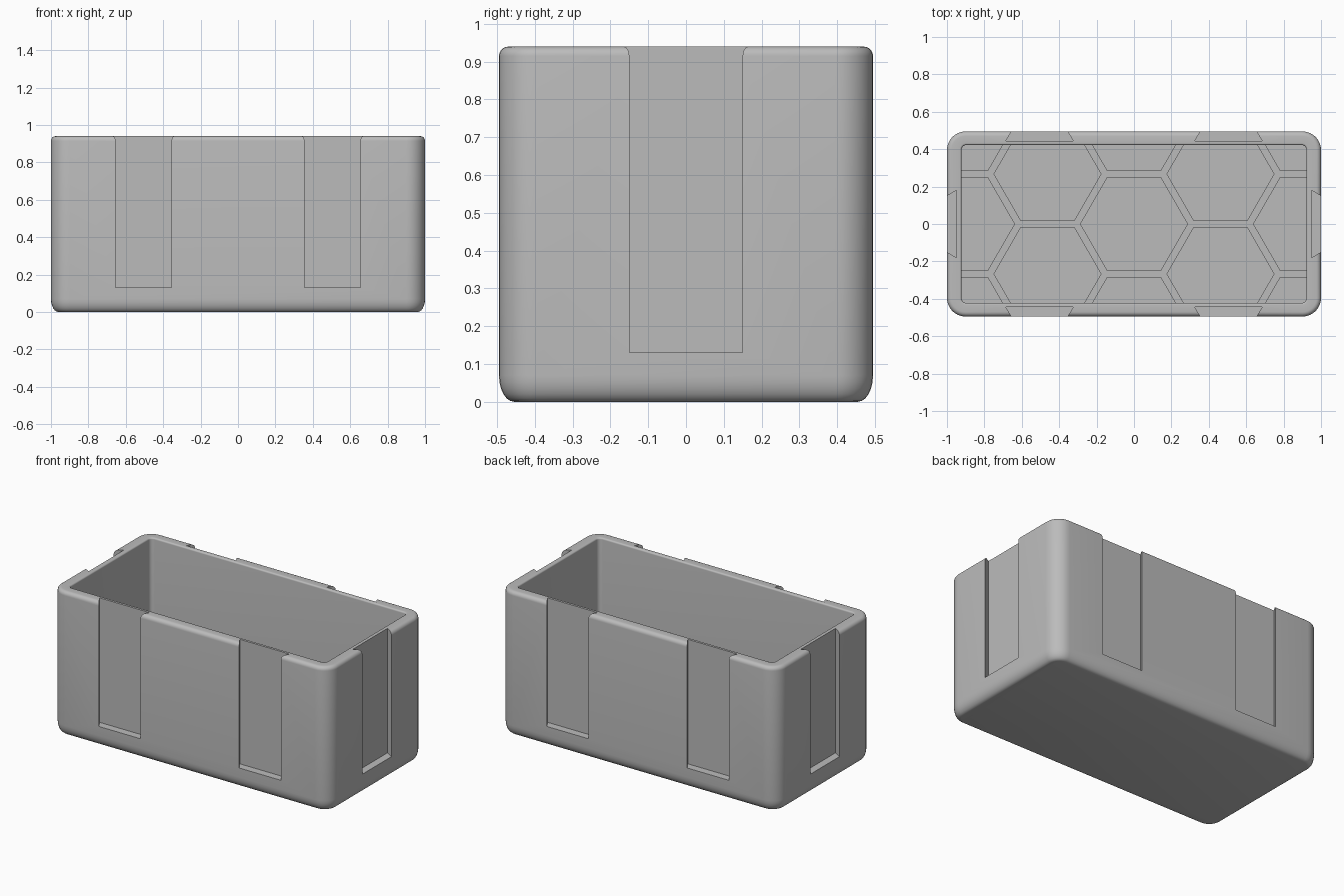
import bpy
import bmesh
from math import sin, cos, pi, sqrt
from mathutils import Matrix, Vector

cube = bpy.data.objects.get("Cube")
if cube:
    bpy.data.objects.remove(cube, do_unlink=True)

HX, HY, HEIGHT = 1.0, 0.495, 0.94      # outer half sizes and height
IX, IY = 0.922, 0.422                  # inner half sizes
FLOOR, RIB_TOP = 0.05, 0.07
CORNER, INNER_CORNER = 0.1, 0.025

grey = bpy.data.materials.new("plain grey")
grey.use_nodes = True
grey.diffuse_color = (0.5, 0.5, 0.5, 1)
grey.node_tree.nodes["Principled BSDF"].inputs["Base Color"].default_value = (0.5, 0.5, 0.5, 1)


def make_object(name, bm):
    bmesh.ops.recalc_face_normals(bm, faces=bm.faces)
    mesh = bpy.data.meshes.new(name)
    bm.to_mesh(mesh)
    bm.free()
    mesh.materials.append(grey)
    obj = bpy.data.objects.new(name, mesh)
    bpy.context.collection.objects.link(obj)
    return obj


def rounded_ring(bm, hx, hy, r, z, steps=8):
    """One closed loop of vertices around a rounded rectangle."""
    verts = []
    for q, (sx, sy) in enumerate([(1, 1), (-1, 1), (-1, -1), (1, -1)]):
        for i in range(steps + 1):
            a = (q + i / steps) * pi / 2
            verts.append(bm.verts.new((sx * (hx - r) + r * cos(a),
                                       sy * (hy - r) + r * sin(a), z)))
    return verts


def loft(bm, rings):
    """Skin consecutive loops and cap both ends."""
    for a, b in zip(rings, rings[1:]):
        for i in range(len(a)):
            j = (i + 1) % len(a)
            bm.faces.new((a[i], a[j], b[j], b[i]))
    bm.faces.new(rings[0])
    bm.faces.new(rings[-1])


def prism(bm, outline, z0, z1, matrix=Matrix()):
    loft(bm, [[bm.verts.new(matrix @ Vector((x, y, z))) for x, y in outline]
              for z in (z0, z1)])


def cut(target, cutter):
    mod = target.modifiers.new("cut", 'BOOLEAN')
    mod.operation = 'DIFFERENCE'
    mod.solver = 'EXACT'
    mod.object = cutter
    cutter.hide_render = True
    bpy.context.view_layer.objects.active = target
    bpy.ops.object.modifier_apply(modifier=mod.name)
    bpy.data.objects.remove(cutter, do_unlink=True)


def smooth(obj):
    bpy.ops.object.select_all(action='DESELECT')
    obj.select_set(True)
    bpy.context.view_layer.objects.active = obj
    bpy.ops.object.shade_smooth_by_angle(angle=pi / 6)


# Open box: rounded base, outer wall, rounded rim, inner wall and floor
bm = bmesh.new()
rings = []
quarter = [i / 6 * pi / 2 for i in range(7)]


def outer(inset, z):
    rings.append(rounded_ring(bm, HX - inset, HY - inset, CORNER - inset, z))


def inner(grow, z):
    rings.append(rounded_ring(bm, IX + grow, IY + grow, INNER_CORNER + grow, z))


for a in quarter:
    outer(0.04 * (1 - sin(a)), 0.07 * (1 - cos(a)))
for a in quarter:
    outer(0.025 * (1 - cos(a)), HEIGHT - 0.025 * (1 - sin(a)))
for a in quarter:
    inner(0.01 * (1 - sin(a)), HEIGHT - 0.01 * (1 - cos(a)))
inner(0, FLOOR)
loft(bm, rings)
box = make_object("box_shell", bm)

# Dovetail slots: two on each long side, one on each end
dovetail = [(-0.15, 0.05), (0.15, 0.05), (0.15, 0), (0.18, -0.05), (-0.18, -0.05), (-0.15, 0)]
bm = bmesh.new()
places = [(0, x, HY) for x in (-0.505, 0.505)] + [(pi / 2, 0, HX)]
for turn, along, out in places:
    for half_turn in (0, pi):
        matrix = Matrix.Rotation(turn + half_turn, 4, 'Z') @ Matrix.Translation((along, out, 0))
        prism(bm, dovetail, 0.13, HEIGHT + 0.1, matrix)
cut(box, make_object("slot_cutter", bm))
smooth(box)

# Honeycomb ribs on the floor
bm = bmesh.new()
loft(bm, [rounded_ring(bm, IX + 0.004, IY + 0.004, INNER_CORNER, z) for z in (FLOOR - 0.02, RIB_TOP)])
ribs = make_object("floor_ribs", bm)

PITCH, RADIUS = 0.534, 0.286
hexagon = [(RADIUS * cos(i * pi / 3), RADIUS * sin(i * pi / 3)) for i in range(6)]
bm = bmesh.new()
for col in range(-2, 3):
    for row in (-1, 0, 1):
        y = (row + 0.5 * (col % 2)) * PITCH
        prism(bm, hexagon, FLOOR - 0.1, RIB_TOP + 0.1,
              Matrix.Translation((col * PITCH * sqrt(3) / 2, y, 0)))
cut(ribs, make_object("honeycomb_cutter", bm))
